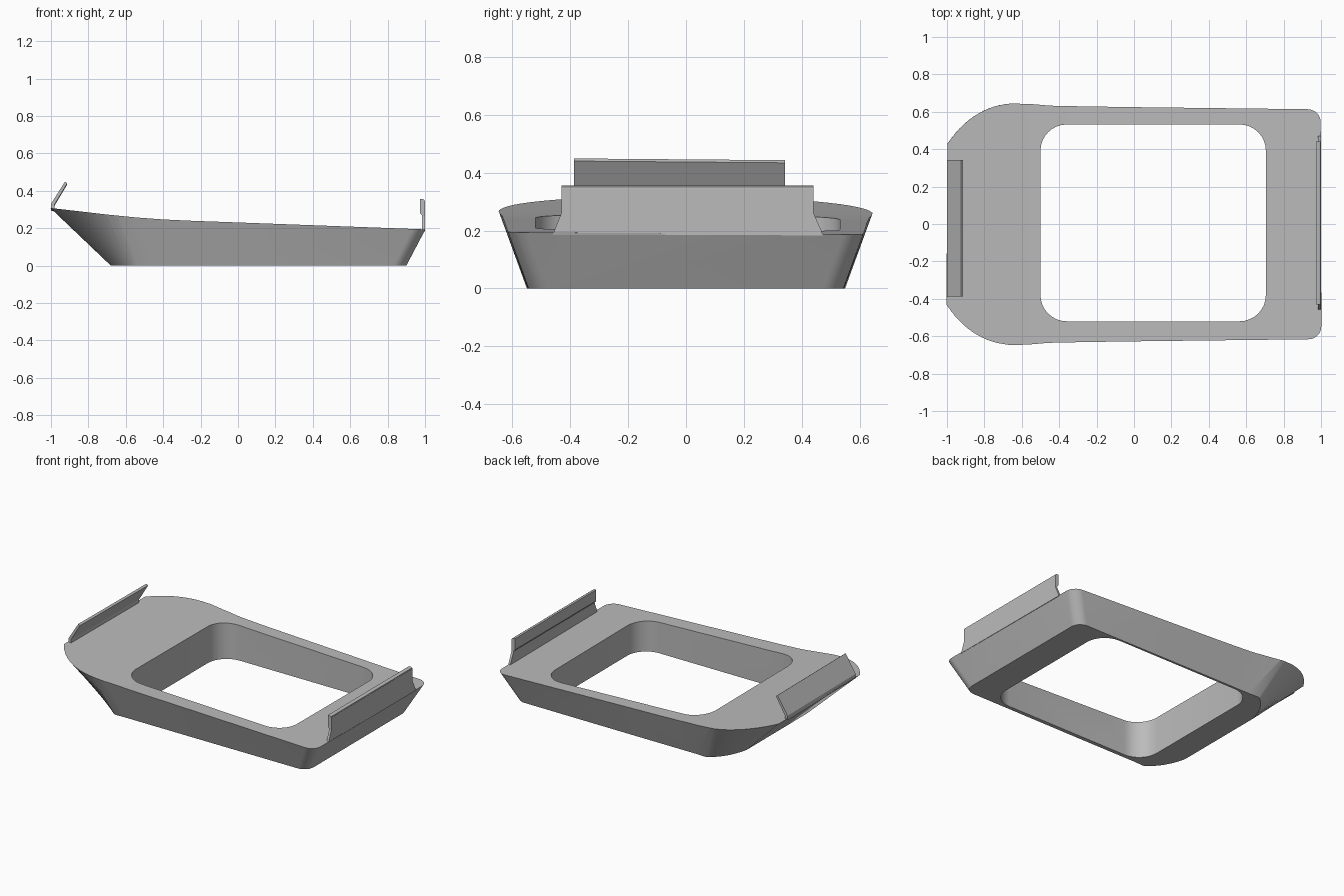
import bpy, bmesh, math
from mathutils import Vector

cube = bpy.data.objects.get("Cube")
if cube:
    bpy.data.objects.remove(cube, do_unlink=True)

grey = bpy.data.materials.new("plain_grey")
grey.use_nodes = True
colour = (0.5, 0.5, 0.5, 1)
grey.diffuse_color = colour
grey.node_tree.nodes["Principled BSDF"].inputs["Base Color"].default_value = colour


def loft(name, lower, upper):
    """Closed solid between two loops with equal point counts."""
    bm = bmesh.new()
    a = [bm.verts.new(p) for p in lower]
    b = [bm.verts.new(p) for p in upper]
    n = len(a)
    for i in range(n):
        j = (i + 1) % n
        bm.faces.new((a[i], a[j], b[j], b[i]))
    bm.faces.new(a[::-1])
    bm.faces.new(b)
    bmesh.ops.recalc_face_normals(bm, faces=bm.faces)
    mesh = bpy.data.meshes.new(name)
    bm.to_mesh(mesh)
    bm.free()
    mesh.materials.append(grey)
    obj = bpy.data.objects.new(name, mesh)
    bpy.context.collection.objects.link(obj)
    return obj


def smooth(obj, angle=30):
    bpy.ops.object.select_all(action='DESELECT')
    obj.select_set(True)
    bpy.context.view_layer.objects.active = obj
    bpy.ops.object.shade_smooth_by_angle(angle=math.radians(angle))


def arc(cx, cy, r, start, steps=8):
    angles = [math.radians(start + 90 * i / steps) for i in range(steps + 1)]
    return [Vector((cx + r * math.cos(t), cy + r * math.sin(t))) for t in angles]


def bezier(p, q, r, steps=14):
    p, q, r = Vector(p), Vector(q), Vector(r)
    return [p * (1 - t) ** 2 + q * 2 * t * (1 - t) + r * t * t
            for t in (i / steps for i in range(steps + 1))]


# Height of the deck along its length
deck = [(-1, .305), (-.85, .287), (-.7, .269), (-.55, .254), (-.4, .243),
        (-.25, .236), (0, .227), (1, .19)]


def deck_height(x):
    for (x0, z0), (x1, z1) in zip(deck, deck[1:]):
        if x <= x1:
            return z0 + (z1 - z0) * (x - x0) / (x1 - x0)
    return deck[-1][1]


# Flared outer wall: half outlines of foot and rim, mirrored across y
foot = (arc(.83, .475, .07, 0)
        + [Vector((x, .547)) for x in (.02, -.37, -.46)]
        + bezier((-.54, .55), (-.65, .47), (-.68, .32)))
rim = (arc(.93, .545, .07, 0)
       + [Vector(p) for p in ((0, .626), (-.45, .634), (-.55, .642))]
       + bezier((-.64, .646), (-.86, .64), (-1, .43)))
lower, upper = [], []
for f, r in zip(foot, rim):
    a = Vector((f.x, f.y, 0))
    b = Vector((r.x, r.y, deck_height(r.x)))
    lower.append(a)
    upper.append(a + (b - a) * 1.15)


def mirrored(points):
    return points + [Vector((p.x, -p.y, p.z)) for p in reversed(points)]


tray = loft("tray_body", mirrored(lower), mirrored(upper))

# Cutters: curved deck envelope and rounded opening
section = [(-1.3, -.1), (-1.3, .341)] + deck[1:] + [(1.3, .179), (1.3, -.1)]
envelope = loft("deck_cutter", [(x, -1, z + .006) for x, z in section],
                [(x, 1, z - .006) for x, z in section])
r = .14
opening = (arc(.705 - r, .532 - r, r, 0) + arc(-.5 + r, .532 - r, r, 90)
           + arc(-.5 + r, -.52 + r, r, 180) + arc(.705 - r, -.52 + r, r, 270))
hole = loft("opening_cutter", [(p.x, p.y, -.2) for p in opening],
            [(p.x, p.y, .6) for p in opening])

for cutter, operation in ((envelope, 'INTERSECT'), (hole, 'DIFFERENCE')):
    mod = tray.modifiers.new(operation.title(), 'BOOLEAN')
    mod.operation = operation
    mod.solver = 'EXACT'
    mod.object = cutter
bpy.context.view_layer.update()
result = bpy.data.meshes.new_from_object(
    tray.evaluated_get(bpy.context.evaluated_depsgraph_get()))
tray.modifiers.clear()
tray.data = result
for cutter in (envelope, hole):
    bpy.data.objects.remove(cutter, do_unlink=True)
smooth(tray)

# Bent clip on the high end
clip = [(-1, .3), (-1, .33), (-.925, .449), (-.913, .44), (-.98, .328), (-.98, .295)]
high_clip = loft("high_end_clip", [(x, -.387, z) for x, z in clip],
                 [(x, .342, z - .006) for x, z in clip])

# Upright clip on the low end, with a flared foot and rounded outer top
plate = [(-.46, .187), (-.455, .2), (-.43, .262), (-.43, .345),
         (.44, .345), (.44, .262), (.468, .2), (.473, .183)]
low_clip = loft("low_end_clip", [(.985, y, z) for y, z in plate],
                [(1, y, z) for y, z in plate])
lip = [(.974, .28), (.974, .355), (.988, .355), (.997, .35), (1, .34), (.986, .265)]
low_lip = loft("low_end_clip_lip", [(x, -.43, z) for x, z in lip],
               [(x, .44, z) for x, z in lip])
smooth(low_lip, 35)
